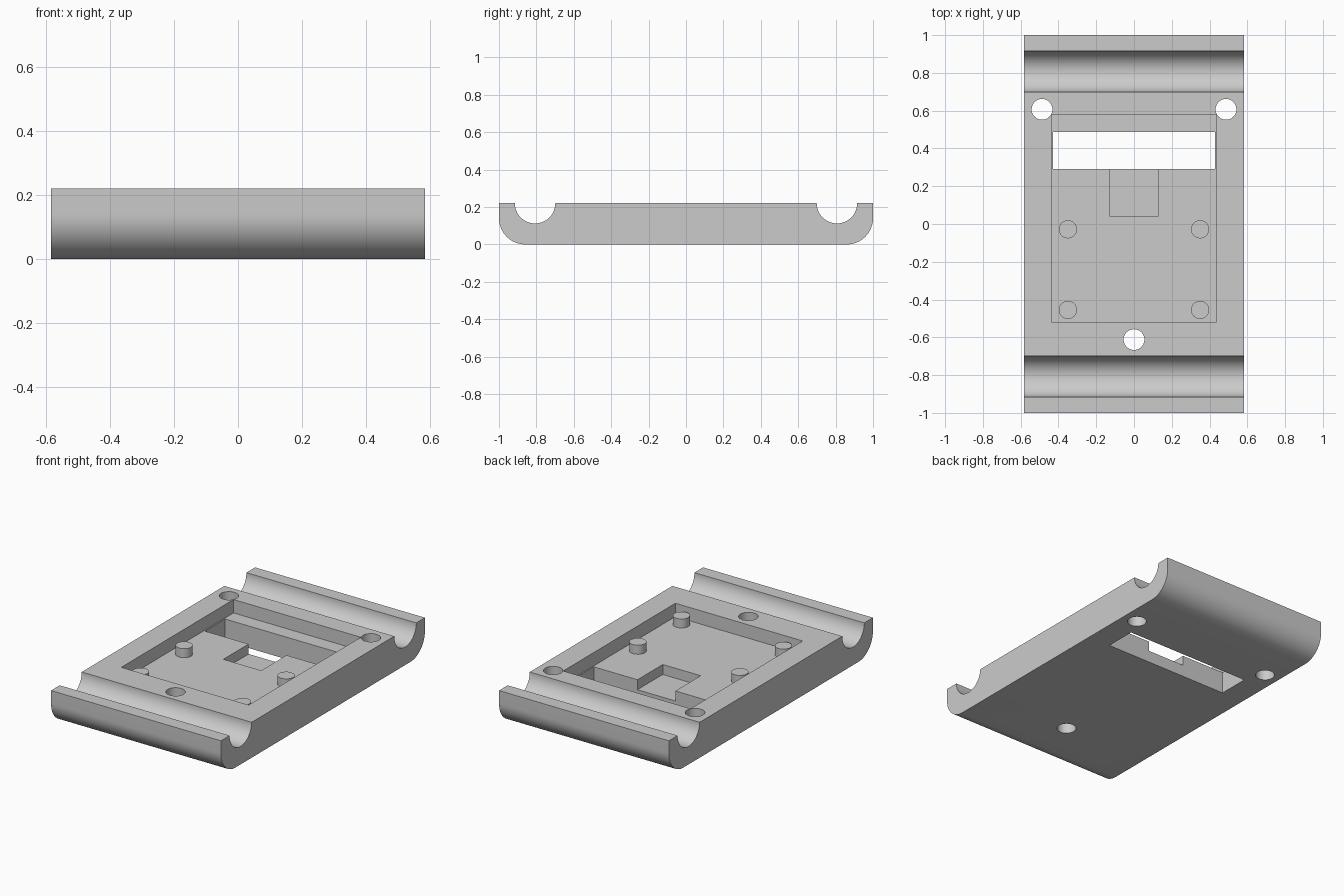
import bpy, bmesh
from math import sin, cos, pi, radians

if "Cube" in bpy.data.objects:
    bpy.data.objects.remove(bpy.data.objects["Cube"], do_unlink=True)

HALF_X, TOP, FLOOR = 0.583, 0.22, 0.137
CORNER_R, GROOVE_R, GROOVE_Y = 0.14, 0.108, 0.807

grey = bpy.data.materials.new("plain grey")
grey.use_nodes = True
colour = (0.6, 0.6, 0.6, 1)
grey.diffuse_color = colour
grey.node_tree.nodes["Principled BSDF"].inputs["Base Color"].default_value = colour


def add_object(name, bm):
    bmesh.ops.recalc_face_normals(bm, faces=bm.faces)
    mesh = bpy.data.meshes.new(name)
    bm.to_mesh(mesh)
    bm.free()
    mesh.materials.append(grey)
    obj = bpy.data.objects.new(name, mesh)
    bpy.context.collection.objects.link(obj)
    return obj


def box(name, x, y0, y1, z0, z1):
    bm = bmesh.new()
    bmesh.ops.create_cube(bm, size=1)
    bmesh.ops.scale(bm, vec=(2 * x, y1 - y0, z1 - z0), verts=bm.verts)
    bmesh.ops.translate(bm, vec=(0, (y0 + y1) / 2, (z0 + z1) / 2), verts=bm.verts)
    return add_object(name, bm)


def cylinder(name, x, y, radius, z0, z1):
    bm = bmesh.new()
    bmesh.ops.create_cone(bm, cap_ends=True, segments=48, radius1=radius,
                          radius2=radius, depth=z1 - z0)
    bmesh.ops.translate(bm, vec=(x, y, (z0 + z1) / 2), verts=bm.verts)
    return add_object(name, bm)


def arc(cy, cz, r, start, end, steps):
    angles = [radians(start + (end - start) * i / steps) for i in range(steps + 1)]
    return [(cy + r * cos(a), cz + r * sin(a)) for a in angles]


def smooth(obj):
    bpy.ops.object.select_all(action='DESELECT')
    obj.select_set(True)
    bpy.context.view_layer.objects.active = obj
    bpy.ops.object.shade_smooth_by_angle(angle=radians(30))


# Base plate: side profile with round lower edges and two grooves, swept along x
half = arc(1 - CORNER_R, CORNER_R, CORNER_R, -90, 0, 16) + [(1, TOP)]
half += arc(GROOVE_Y, TOP, GROOVE_R, 0, -180, 32)
profile = half + [(-y, z) for y, z in reversed(half)]
bm = bmesh.new()
face = bm.faces.new([bm.verts.new((-HALF_X, y, z)) for y, z in profile])
swept = bmesh.ops.extrude_face_region(bm, geom=[face])["geom"]
bmesh.ops.translate(bm, vec=(2 * HALF_X, 0, 0),
                    verts=[v for v in swept if isinstance(v, bmesh.types.BMVert)])
base = add_object("base_plate", bm)

# Recessed pocket, through slot, connector notch and screw holes
cutters = [
    box("pocket_cutter", 0.437, -0.52, 0.58, FLOOR, 0.4),
    box("slot_cutter", 0.43, 0.29, 0.487, -0.1, 0.3),
    box("notch_cutter", 0.13, 0.042, 0.35, 0.075, 0.3),
]
for x, y in [(-0.487, 0.607), (0.487, 0.607), (0, -0.612)]:
    cutters.append(cylinder("screw_hole_cutter", x, y, 0.055, -0.1, 0.4))

bpy.context.view_layer.objects.active = base
for cutter in cutters:
    cutter.hide_render = True
    mod = base.modifiers.new("cut", 'BOOLEAN')
    mod.operation, mod.solver, mod.object = 'DIFFERENCE', 'EXACT', cutter
    bpy.ops.object.modifier_apply(modifier=mod.name)
for cutter in cutters:
    bpy.data.objects.remove(cutter, do_unlink=True)
smooth(base)

# Mounting pegs standing on the pocket floor
for side, x in (("left", 0.35), ("right", -0.35)):
    for end, y in (("front", -0.455), ("back", -0.028)):
        smooth(cylinder(f"{end}_{side}_peg", x, y, 0.048, FLOOR - 0.01, 0.193))
